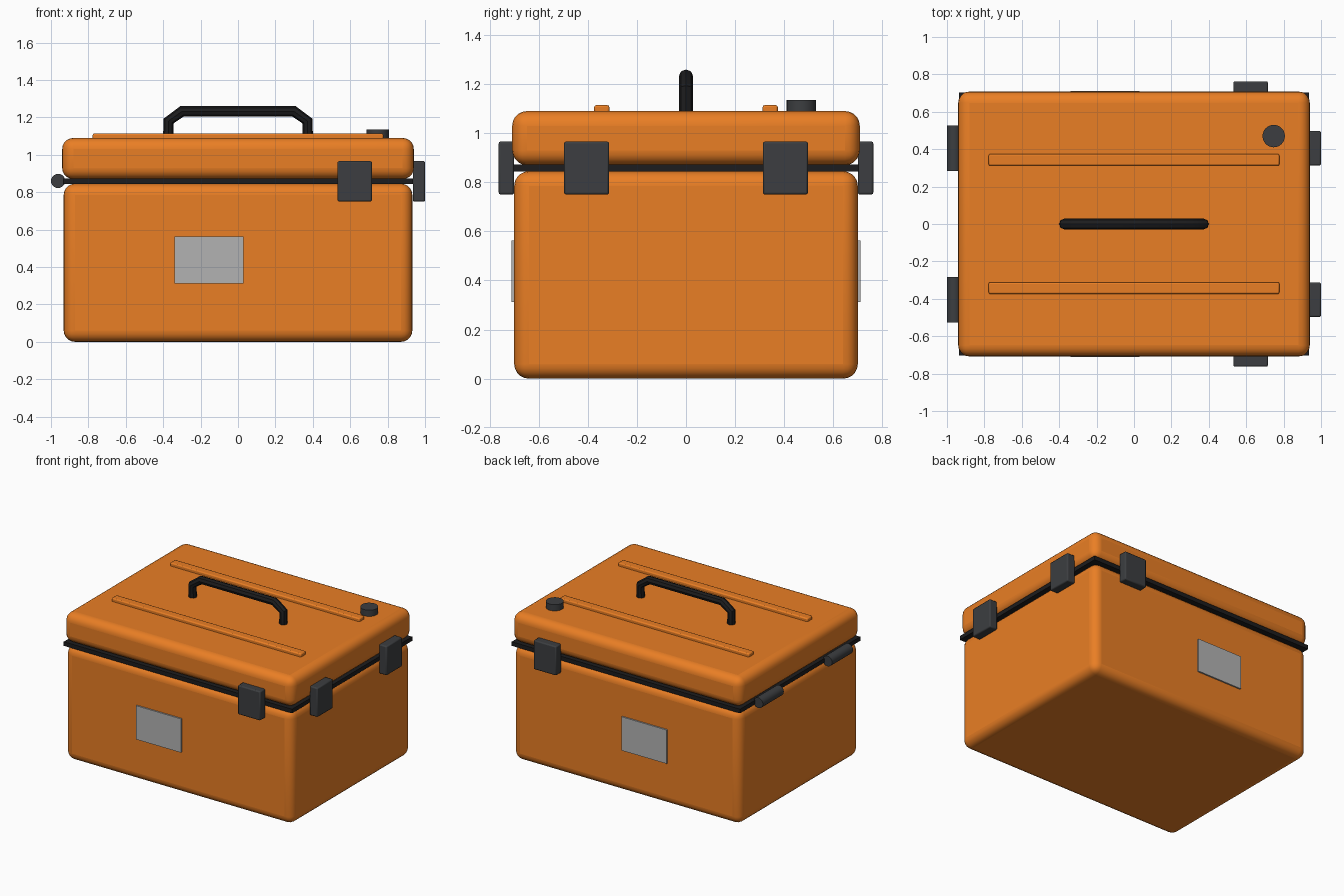
import bpy, math
from mathutils import Vector

if "Cube" in bpy.data.objects:
    bpy.data.objects.remove(bpy.data.objects["Cube"])


def material(name, rgb):
    m = bpy.data.materials.new(name)
    m.diffuse_color = (*rgb, 1)
    m.use_nodes = True
    m.node_tree.nodes["Principled BSDF"].inputs["Base Color"].default_value = m.diffuse_color
    return m


ORANGE = material("orange_plastic", (0.82, 0.21, 0.018))
BLACK = material("black_rubber", (0.012, 0.012, 0.013))
DARK = material("dark_plastic", (0.045, 0.048, 0.052))
LABEL = material("label_grey", (0.45, 0.45, 0.45))


def finish(o, name, mat, bevel=0, segments=3):
    o.name = name
    o.data.materials.append(mat)
    if bevel:
        b = o.modifiers.new("rounded_edges", 'BEVEL')
        b.width, b.segments = bevel, segments
        b.limit_method = 'ANGLE'
    bpy.ops.object.shade_smooth_by_angle(angle=math.radians(35))
    return o


def box(name, lo, hi, mat, bevel=0, segments=3):
    lo, hi = Vector(lo), Vector(hi)
    bpy.ops.mesh.primitive_cube_add(size=1, location=(lo + hi) / 2)
    o = bpy.context.object
    o.scale = hi - lo
    bpy.ops.object.transform_apply(location=False, rotation=False, scale=True)
    return finish(o, name, mat, bevel, segments)


def cylinder(name, loc, r, depth, mat, rot=(0, 0, 0), sides=20, bevel=0):
    bpy.ops.mesh.primitive_cylinder_add(vertices=sides, radius=r, depth=depth,
                                        location=loc, rotation=rot)
    return finish(bpy.context.object, name, mat, bevel, 2)


# Shell and seal
box("case_body", (-.932, -.70, 0), (.932, .70, .845), ORANGE, .06, 5)
box("case_lid", (-.94, -.708, .87), (.94, .708, 1.09), ORANGE, .06, 5)
box("gasket", (-.936, -.704, .843), (.936, .704, .873), BLACK)

for side, s in (("front", -1), ("back", 1)):
    # Label plates, lid ribs and latches on the front and back
    y0, y1 = sorted((s * .69, s * .711))
    box(side + "_label", (-.34, y0, .312), (.03, y1, .562), LABEL)
    box(side + "_lid_rib", (-.777, s * .343 - .031, 1.08),
        (.777, s * .343 + .031, 1.114), ORANGE, .008, 2)
    y0, y1 = sorted((s * .70, s * .763))
    box(side + "_latch", (.532, y0, .75), (.716, y1, .966), DARK, .008, 2)
    # Right end latches and left end hinge barrels
    box(side + "_end_latch", (.935, s * .405 - .092, .75),
        (1.0, s * .405 + .092, .966), DARK, .008, 2)
    cylinder(side + "_hinge", (-.962, s * .405, .86), .038, .245, DARK,
             (math.pi / 2, 0, 0))

# Pressure valve
cylinder("pressure_valve", (.747, .47, 1.108), .06, .056, DARK, sides=24)

# Carry handle: round tube along a bent path
curve = bpy.data.curves.new("carry_handle", 'CURVE')
curve.dimensions = '3D'
curve.bevel_depth, curve.bevel_resolution = .029, 2
curve.use_fill_caps = True
path = [(-.372, 1.08), (-.372, 1.18), (-.30, 1.232)]
path += [(-x, z) for x, z in reversed(path)]
spline = curve.splines.new('POLY')
spline.points.add(len(path) - 1)
for p, (x, z) in zip(spline.points, path):
    p.co = (x, 0, z, 1)
handle = bpy.data.objects.new("carry_handle", curve)
bpy.context.collection.objects.link(handle)
bpy.ops.object.select_all(action='DESELECT')
handle.select_set(True)
bpy.context.view_layer.objects.active = handle
bpy.ops.object.convert(target='MESH')
finish(bpy.context.object, "carry_handle", BLACK)
